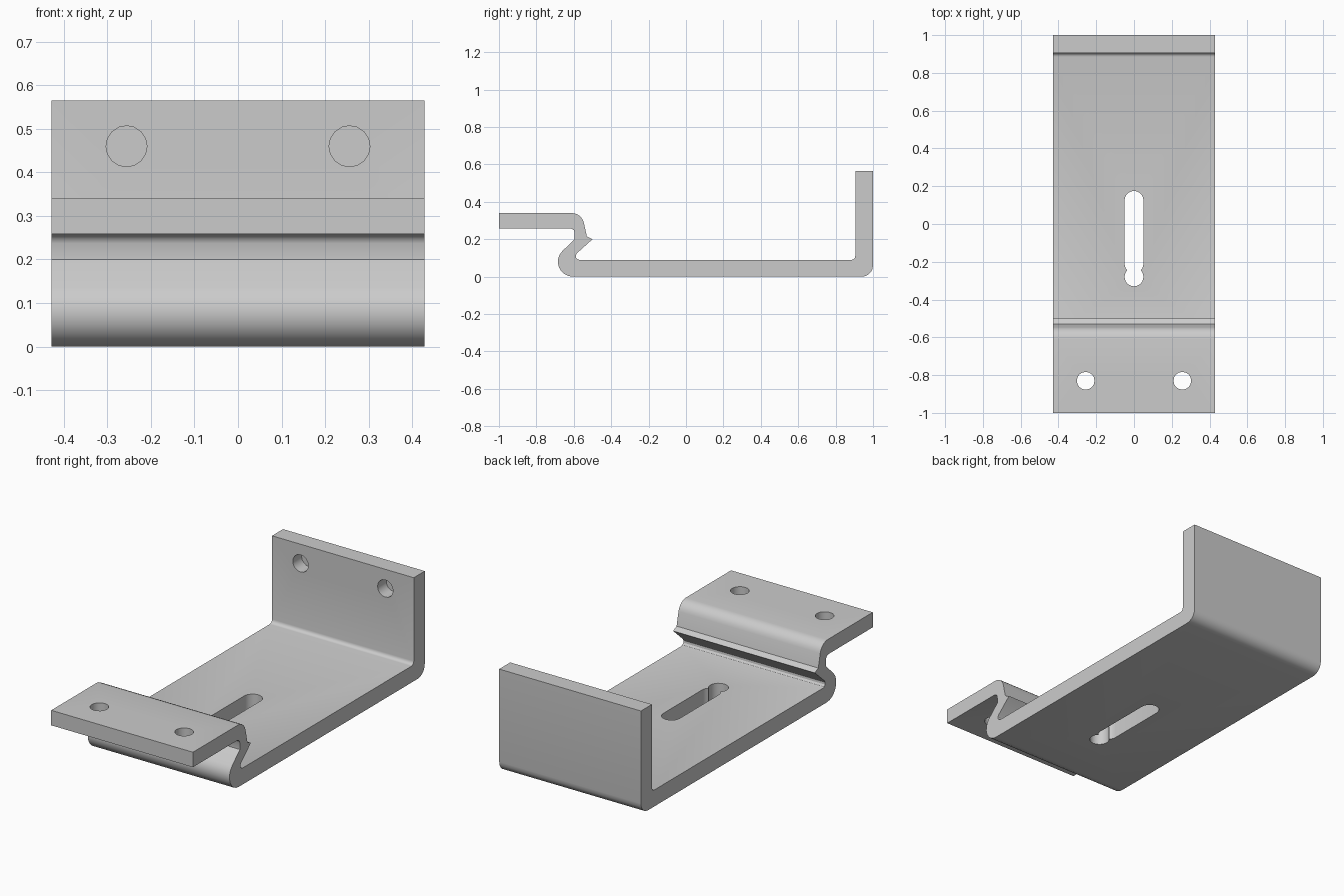
import bpy, bmesh
from math import sin, cos, radians
from mathutils import Matrix, Vector

if "Cube" in bpy.data.objects:
    bpy.data.objects.remove(bpy.data.objects["Cube"])

W = 0.428  # half width


def arc(cx, cy, r, a0, a1, n):
    angles = [radians(a0 + (a1 - a0) * i / n) for i in range(n + 1)]
    return [(cx + r * cos(a), cy + r * sin(a)) for a in angles]


def prism(name, outline, origin, u, v, depth):
    """Extrude a 2D outline (axes u, v) along a depth vector."""
    bm = bmesh.new()
    o, u, v = Vector(origin), Vector(u), Vector(v)
    face = bm.faces.new([bm.verts.new(o + u * a + v * b) for a, b in outline])
    ext = bmesh.ops.extrude_face_region(bm, geom=[face], use_keep_orig=True)
    verts = [g for g in ext["geom"] if isinstance(g, bmesh.types.BMVert)]
    bmesh.ops.translate(bm, verts=verts, vec=Vector(depth))
    bmesh.ops.recalc_face_normals(bm, faces=bm.faces)
    mesh = bpy.data.meshes.new(name)
    bm.to_mesh(mesh)
    bm.free()
    obj = bpy.data.objects.new(name, mesh)
    bpy.context.collection.objects.link(obj)
    return obj


X, Y, Z = (1, 0, 0), (0, 1, 0), (0, 0, 1)

# Bent sheet: side profile in (y, z), starting at the front flange's top edge
profile = (
    [(-1, 0.34)]
    + arc(-0.61, 0.275, 0.065, 90, 12, 5)         # outer bend of flange
    + [(-0.53, 0.215), (-0.50, 0.20)]             # pointed lip
    + arc(-0.57, 0.11, 0.02, 135, 270, 4)         # inside of hook
    + arc(0.885, 0.11, 0.02, 270, 360, 4)         # floor to back wall
    + [(0.905, 0.565), (1, 0.565)]
    + arc(0.94, 0.06, 0.06, 0, -90, 5)            # outer back bend
    + arc(-0.605, 0.08, 0.08, 270, 135, 8)        # outside of hook
    + [(-0.595, 0.20)]
    + arc(-0.62, 0.233, 0.025, 10, 90, 3)         # under the flange
    + [(-1, 0.258)]
)
bracket = prism("bent_bracket", profile, (-W, 0, 0), Y, Z, (2 * W, 0, 0))

# Holes: through the flange, blind in the back wall, keyhole slot in the floor
cutters = []
circle = arc(0, 0, 0.047, 0, 360, 16)[:-1]
for s in (-1, 1):
    cutters.append(prism("flange_hole_cutter", circle, (0.256 * s, -0.83, 0.2), X, Y, (0, 0, 0.2)))
    cutters.append(prism("wall_hole_cutter", circle, (0.256 * s, 0.85, 0.46), X, Z, (0, 0.13, 0)))
slot = (
    arc(0, 0.125, 0.05, 0, 180, 10)
    + arc(0, -0.21, 0.05, 180, 224, 3)
    + arc(0, -0.28, 0.05, 136, 404, 14)[1:]
    + arc(0, -0.21, 0.05, 316, 360, 3)[1:]
)
cutters.append(prism("slot_cutter", slot, (0, 0, -0.05), X, Y, (0, 0, 0.2)))

bpy.context.view_layer.objects.active = bracket
bracket.select_set(True)
for cutter in cutters:
    cutter.hide_render = True
    mod = bracket.modifiers.new("cut", "BOOLEAN")
    mod.operation, mod.solver, mod.object = "DIFFERENCE", "EXACT", cutter
    bpy.ops.object.modifier_apply(modifier=mod.name)
for cutter in cutters:
    bpy.data.objects.remove(cutter)

bpy.ops.object.shade_smooth_by_angle(angle=radians(30))
